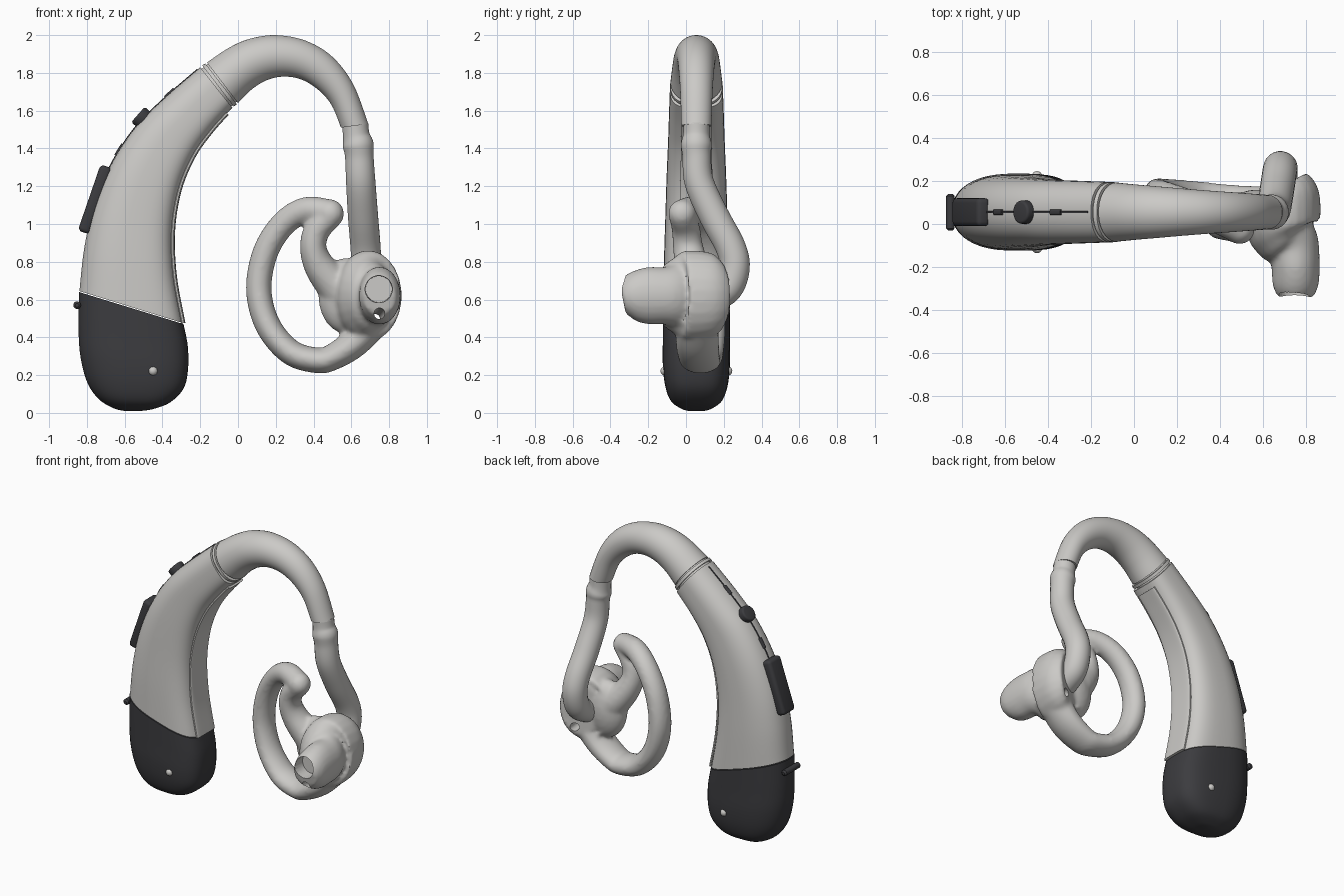
import bpy, bmesh, math
from mathutils import Vector, Matrix

if "Cube" in bpy.data.objects:
    bpy.data.objects.remove(bpy.data.objects["Cube"], do_unlink=True)

MID = 0.055  # depth of the symmetry plane


def material(name, rgb):
    m = bpy.data.materials.new(name)
    m.use_nodes = True
    m.diffuse_color = (*rgb, 1)
    m.node_tree.nodes["Principled BSDF"].inputs["Base Color"].default_value = (*rgb, 1)
    return m


LIGHT = material("light grey", (0.60, 0.59, 0.57))
DARK = material("charcoal", (0.045, 0.045, 0.05))


def finish(name, bm, mat):
    """Turn a bmesh into an object, smooth with sharp creases."""
    bmesh.ops.recalc_face_normals(bm, faces=bm.faces)
    for f in bm.faces:
        f.smooth = True
    for e in bm.edges:
        e.smooth = e.calc_face_angle(0) < math.radians(40)
    me = bpy.data.meshes.new(name)
    bm.to_mesh(me)
    bm.free()
    me.materials.append(mat)
    ob = bpy.data.objects.new(name, me)
    bpy.context.collection.objects.link(ob)
    return ob


def spline(rows, k=6):
    """Catmull-Rom interpolation of rows of numbers."""
    rows = [Vector(r) for r in rows]
    out = []
    for i in range(len(rows) - 1):
        a, b, c, d = (rows[min(max(i + j, 0), len(rows) - 1)] for j in (-1, 0, 1, 2))
        for s in range(k):
            t = s / k
            out.append(b + (c - a) * (t / 2) + (a * 2 - b * 5 + c * 4 - d) * (t * t / 2)
                       + (b * 3 - a - c * 3 + d) * (t ** 3 / 2))
    return out + [rows[-1]]


def skin(bm, frames, n=36, power=2.0, inner=2.0):
    """Join superelliptic sections (centre, half axis u, half axis v) and cap the ends."""
    rings = []
    for c, u, v in frames:
        ring = []
        for i in range(n):
            a = math.tau * (i + 0.5) / n
            p = 2 / (power if math.cos(a) > 0 else inner)
            cu = math.copysign(abs(math.cos(a)) ** p, math.cos(a))
            cv = math.copysign(abs(math.sin(a)) ** p, math.sin(a))
            ring.append(bm.verts.new(c + u * cu + v * cv))
        rings.append(ring)
    for a, b in zip(rings, rings[1:]):
        for i in range(n):
            j = (i + 1) % n
            bm.faces.new((a[i], a[j], b[j], b[i]))
    bm.faces.new(rings[0])
    bm.faces.new(rings[-1])


def shell(name, rows, mat, power=2.0, inner=2.0, scale=1.0):
    """Loft between an outer and an inner edge: rows of ox, oz, ix, iz, half depth."""
    frames = []
    for ox, oz, ix, iz, h in rows:
        o, i = Vector((ox, MID, oz)), Vector((ix, MID, iz))
        frames.append(((o + i) / 2, (o - i) * scale / 2, Vector((0, h * scale, 0))))
    bm = bmesh.new()
    skin(bm, frames, 44, power, inner)
    return finish(name, bm, mat)


def sweep(bm, rows, ref, n=24, power=2.0):
    """Sweep along x, y, z, radius towards ref, radius across."""
    pts = [Vector(r[:3]) for r in rows]
    frames = []
    for i, r in enumerate(rows):
        t = (pts[min(i + 1, len(pts) - 1)] - pts[max(i - 1, 0)]).normalized()
        u = (ref - t * ref.dot(t)).normalized()
        frames.append((pts[i], u * r[3], t.cross(u) * r[4]))
    skin(bm, frames, n, power, power)


def swept(name, rows, ref, mat, power=2.0):
    bm = bmesh.new()
    sweep(bm, rows, ref, power=power)
    return finish(name, bm, mat)


def ball(bm, centre, radii):
    bmesh.ops.create_uvsphere(bm, u_segments=24, v_segments=14, radius=1,
                              matrix=Matrix.Translation(centre) @ Matrix.Diagonal((*radii, 1)))


X, Y = Vector((1, 0, 0)), Vector((0, 1, 0))

# Curved main housing
body = spline([(-.84, .645, -.29, .475, .175), (-.815, .87, -.335, .72, .172),
               (-.765, 1.09, -.345, .96, .165), (-.675, 1.31, -.31, 1.18, .158),
               (-.545, 1.51, -.235, 1.36, .15), (-.385, 1.67, -.135, 1.5, .145),
               (-.20, 1.83, -.03, 1.615, .14)])
shell("housing", body, LIGHT, 2.3, 3.2)

# Battery case closing the lower end
case = spline([(-.842, .64, -.288, .47, .178), (-.845, .45, -.265, .35, .178),
               (-.835, .3, -.265, .22, .178), (-.80, .165, -.29, .125, .165),
               (-.74, .075, -.36, .055, .135), (-.66, .025, -.45, .02, .08),
               (-.6, .01, -.52, .01, .04)])
shell("battery_case", case, DARK, 2.3, 3.2)

# Raised panel on the concave side of the housing
swept("inner_panel", [(r[2], MID, r[3], r[4] * .55, .012) for r in body[:-2]], Y, LIGHT, 4)

# Neck, collar and ear hook
start = (-.165, 1.855, .0, 1.64, .137)
shell("neck", [body[-2], start], LIGHT, scale=.93)
shell("collar", [(-.19, 1.84, -.022, 1.622, .139), (-.173, 1.85, -.006, 1.634, .138)],
      LIGHT, 2.2, 2.6)
hook = spline([start, (-.05, 1.932, .07, 1.71, .128), (.06, 1.98, .15, 1.76, .12),
               (.2, 2.0, .24, 1.78, .11), (.36, 1.97, .335, 1.765, .1),
               (.5, 1.885, .425, 1.71, .092), (.61, 1.74, .495, 1.63, .085),
               (.69, 1.53, .545, 1.51, .08)])
shell("ear_hook", hook, LIGHT)

# Flexible tube from the hook to the ear mould
tube = [(.62, .055, 1.53, .07), (.626, .055, 1.47, .071), (.636, .055, 1.42, .082),
        (.642, .057, 1.36, .076), (.65, .07, 1.22, .078), (.662, .15, 1.04, .08),
        (.675, .235, .88, .08), (.68, .258, .77, .08), (.68, .22, .66, .08),
        (.68, .12, .6, .08)]
swept("sound_tube", spline([(*t, t[3]) for t in tube]), X, LIGHT)

# Ear mould: open ring, curled tip, neck and canal merged into one soft form
bm = bmesh.new()
sweep(bm, spline([(.74, .06, .52, .11, .095), (.62, .06, .375, .115, .08),
                  (.5, .07, .295, .11, .07), (.42, .08, .278, .105, .068),
                  (.28, .1, .32, .1, .068), (.16, .12, .46, .09, .068),
                  (.11, .13, .65, .082, .068), (.145, .12, .85, .078, .068),
                  (.24, .09, 1.0, .075, .068), (.36, .04, 1.073, .072, .07),
                  (.49, -.02, 1.06, .07, .07)]), Y)
ball(bm, (.49, -.02, 1.055), (.072, .075, .075))
sweep(bm, spline([(.49, -.02, 1.04, .07, .065), (.42, 0, .97, .075, .07),
                  (.398, .01, .88, .08, .07), (.43, .03, .78, .09, .082),
                  (.51, .05, .68, .1, .1), (.6, .05, .6, .1, .12)]), Y)
ball(bm, (.57, .06, .62), (.145, .1, .2))
sweep(bm, spline([(.68, .175, .62, .12, .17), (.69, .14, .62, .17, .225),
                  (.69, 0, .62, .175, .24), (.705, -.055, .62, .155, .2),
                  (.74, -.1, .62, .12, .155), (.75, -.2, .62, .112, .152),
                  (.75, -.28, .615, .107, .13), (.75, -.335, .605, .085, .09)]), X)
mould = finish("ear_mould", bm, LIGHT)
rm = mould.modifiers.new("merge", 'REMESH')
rm.mode = 'VOXEL'
rm.voxel_size = 0.012
rm.use_smooth_shade = True
sm = mould.modifiers.new("soften", 'SMOOTH')
sm.factor, sm.iterations = 0.5, 9

# Sound bore and vent drilled through the mould
bore = swept("bore_cutter", [(.745, -.45, .655, .076, .076), (.745, -.25, .655, .07, .07)], X, LIGHT)
vent = swept("vent_cutter", [(.755, -.45, .535, .028, .028), (.72, .3, .49, .028, .028)], X, LIGHT)
for cutter in (bore, vent):
    cutter.hide_render = True
    cut = mould.modifiers.new("drill", 'BOOLEAN')
    cut.operation, cut.object, cut.solver = 'DIFFERENCE', cutter, 'EXACT'
deps = bpy.context.evaluated_depsgraph_get()
mesh = bpy.data.meshes.new_from_object(mould.evaluated_get(deps))
mould.modifiers.clear()
mould.data = mesh
mesh.materials.clear()
mesh.materials.append(LIGHT)
for cutter in (bore, vent):
    bpy.data.objects.remove(cutter, do_unlink=True)
bm = bmesh.new()
bm.from_mesh(mesh)
for f in bm.faces:
    f.smooth, f.material_index = True, 0
for e in bm.edges:
    e.smooth = e.calc_face_angle(0) < math.radians(45)
bm.to_mesh(mesh)
bm.free()


# Dark seam and slots along the spine of the housing
def spine(name, x0, x1, wide, high):
    rows = [(r[0], MID, r[1], wide, high) for r in spline(body, 4) if x0 <= r[0] <= x1]
    swept(name, rows, Y, DARK, 3)


spine("spine_seam", -.69, -.21, .005, .004)
spine("lower_slot", -.65, -.605, .013, .01)
spine("upper_slot", -.39, -.33, .013, .01)

# Rocker button
bm = bmesh.new()
bmesh.ops.create_cube(bm, size=1, matrix=Matrix.Translation((-.757, MID, 1.13))
                      @ Matrix.Rotation(math.radians(19), 4, 'Y')
                      @ Matrix.Diagonal((.065, .13, .37, 1)))
bmesh.ops.bevel(bm, geom=bm.edges[:], offset=.022, segments=4, profile=.5, affect='EDGES')
finish("rocker_button", bm, DARK)

# Round button
bm = bmesh.new()
axis = Vector((-.75, 0, .66))
bmesh.ops.create_cone(bm, cap_ends=True, segments=32, radius1=.054, radius2=.054, depth=.06,
                      matrix=Matrix.Translation((-.507, MID, 1.56))
                      @ axis.to_track_quat('Z', 'Y').to_matrix().to_4x4())
rim = [e for e in bm.edges if any(len(f.verts) > 4 for f in e.link_faces)]
bmesh.ops.bevel(bm, geom=rim, offset=.012, segments=3, profile=.5, affect='EDGES')
finish("round_button", bm, DARK)

# Case latch
swept("case_latch", [(-.852, MID + s * y, .57, r, r) for s, y, r in
                     ((-1, .085, .01), (-1, .075, .02), (1, .075, .02), (1, .085, .01))], X, DARK)

# Hinge pin ends on both sides
for side, label in ((-1, "front"), (1, "back")):
    bm = bmesh.new()
    ball(bm, (-.45, MID + side * .168, .222), (.024, .022, .024))
    finish(label + "_hinge_pin", bm, LIGHT)
